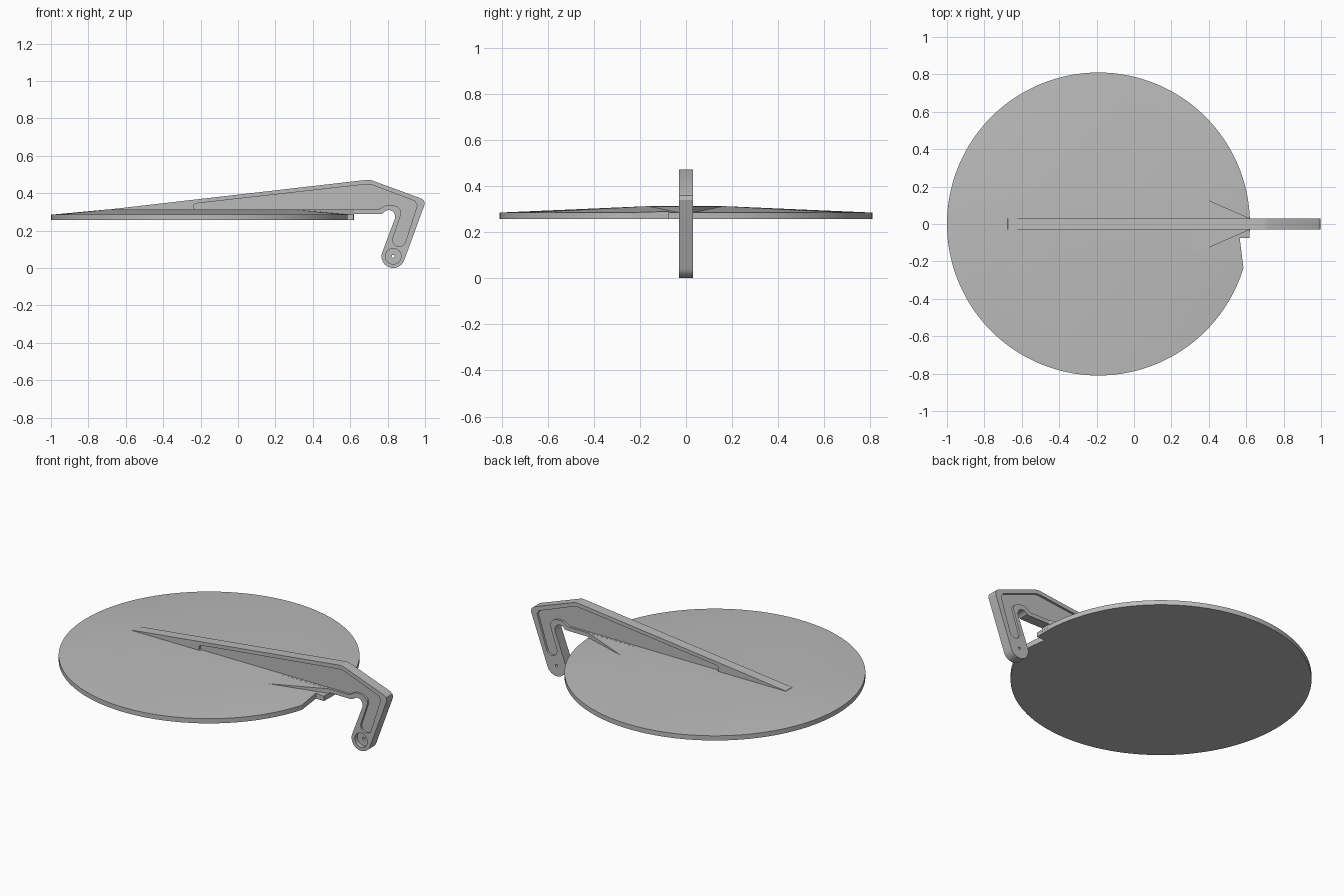
import bpy, bmesh
from math import sin, cos, pi, radians

cube = bpy.data.objects.get("Cube")
if cube:
    bpy.data.objects.remove(cube, do_unlink=True)

grey = bpy.data.materials.new("plain grey")
grey.use_nodes = True
grey.diffuse_color = (0.5, 0.5, 0.5, 1)
grey.node_tree.nodes["Principled BSDF"].inputs["Base Color"].default_value = (0.5, 0.5, 0.5, 1)


def finish(name, bm):
    bmesh.ops.recalc_face_normals(bm, faces=bm.faces)
    mesh = bpy.data.meshes.new(name)
    bm.to_mesh(mesh)
    bm.free()
    mesh.materials.append(grey)
    ob = bpy.data.objects.new(name, mesh)
    bpy.context.collection.objects.link(ob)
    return ob


def prism(name, outline, low, high, axis="Z"):
    """Extrude a closed outline along Z, or an x-z outline along Y."""
    bm = bmesh.new()
    place = (lambda a, b, t: (a, b, t)) if axis == "Z" else (lambda a, b, t: (a, t, b))
    rings = [[bm.verts.new(place(a, b, t)) for a, b in outline] for t in (low, high)]
    for ring in rings:
        bm.faces.new(ring)
    for i in range(len(outline)):
        j = (i + 1) % len(outline)
        bm.faces.new((rings[0][i], rings[0][j], rings[1][j], rings[1][i]))
    return finish(name, bm)


def arc(cx, cy, r, start, end, n):
    return [(cx + r * cos(radians(start + (end - start) * i / n)),
             cy + r * sin(radians(start + (end - start) * i / n))) for i in range(n + 1)]


def circle(cx, cy, r, n):
    return arc(cx, cy, r, 0, 360, n)[:-1]


def activate(ob):
    bpy.ops.object.select_all(action="DESELECT")
    ob.select_set(True)
    bpy.context.view_layer.objects.active = ob


def cut(ob, cutter):
    mod = ob.modifiers.new("cut", "BOOLEAN")
    mod.operation, mod.solver, mod.object = "DIFFERENCE", "EXACT", cutter
    cutter.hide_render = True
    activate(ob)
    bpy.ops.object.modifier_apply(modifier=mod.name)
    bpy.data.objects.remove(cutter, do_unlink=True)


def smooth(ob):
    activate(ob)
    bpy.ops.object.shade_smooth_by_angle(angle=radians(25))


BASE, RIM, CREST = 0.257, 0.285, 0.313

# Lid disc: thin rim rising gently to a long flat plateau
bm = bmesh.new()
for x, y in circle(-0.19, 0, 0.81, 128):
    for z in (BASE, RIM):
        bm.verts.new((x, y, z))
for x in (-0.7, 0.31):
    for y in (-0.165, 0.165):
        bm.verts.new((x, y, CREST))
bmesh.ops.convex_hull(bm, input=bm.verts)
bmesh.ops.dissolve_limit(bm, angle_limit=0.001, verts=bm.verts, edges=bm.edges)
lid = finish("lid_disc", bm)

# Notch in the rim beside the arm, with a small square tab
cut(lid, prism("notch_cutter", [(0.59, -0.275), (0.565, -0.075), (0.7, -0.075), (0.7, -0.275)], 0.2, 0.4))
smooth(lid)
prism("rim_tab", [(0.5, -0.075), (0.618, -0.075), (0.618, 0), (0.5, 0)], BASE, RIM - 0.001)

# Tapered web joining the plateau to the arm
prism("arm_web", [(0.31, -0.165), (0.62, -0.03), (0.62, 0.03), (0.31, 0.165)], 0.272, CREST - 0.0005)

# Hooked arm plate with a round foot
HALF = 0.03
FOOT = (0.83, 0.063)
outline = ([(-0.69, 0.30), (-0.675, 0.315), (0.675, 0.47), (0.7, 0.472), (0.72, 0.467),
            (0.98, 0.372), (0.995, 0.36), (0.998, 0.34)]
           + arc(*FOOT, 0.0625, -19, -199, 20)
           + [(0.838, 0.262)] + arc(0.806, 0.276, 0.034, -5, 150, 8)
           + [(0.765, 0.29), (0.55, 0.29)])
arm = prism("hinge_arm", outline, -HALF, HALF, "Y")

# Shallow recess following the arm outline on both faces
recess = ([(-0.235, 0.32), (-0.235, 0.338), (-0.22, 0.346), (0.68, 0.447), (0.71, 0.447),
           (0.945, 0.358), (0.958, 0.335)]
          + arc(0.862, 0.15, 0.035, -19, -199, 10)
          + [(0.872, 0.29), (0.87, 0.31), (0.85, 0.33), (0.83, 0.336), (0.79, 0.336),
             (0.75, CREST), (-0.228, CREST)])
for side in (-1, 1):
    low, high = sorted((side * (HALF - 0.013), side * (HALF + 0.02)))
    cut(arm, prism("recess_cutter", recess, low, high, "Y"))

# Pivot: round counterbore on the front and a fine through hole
cut(arm, prism("counterbore_cutter", circle(*FOOT, 0.042, 32), -HALF - 0.02, -HALF + 0.025, "Y"))
cut(arm, prism("pin_hole_cutter", circle(*FOOT, 0.008, 12), -0.1, 0.1, "Y"))
smooth(arm)
